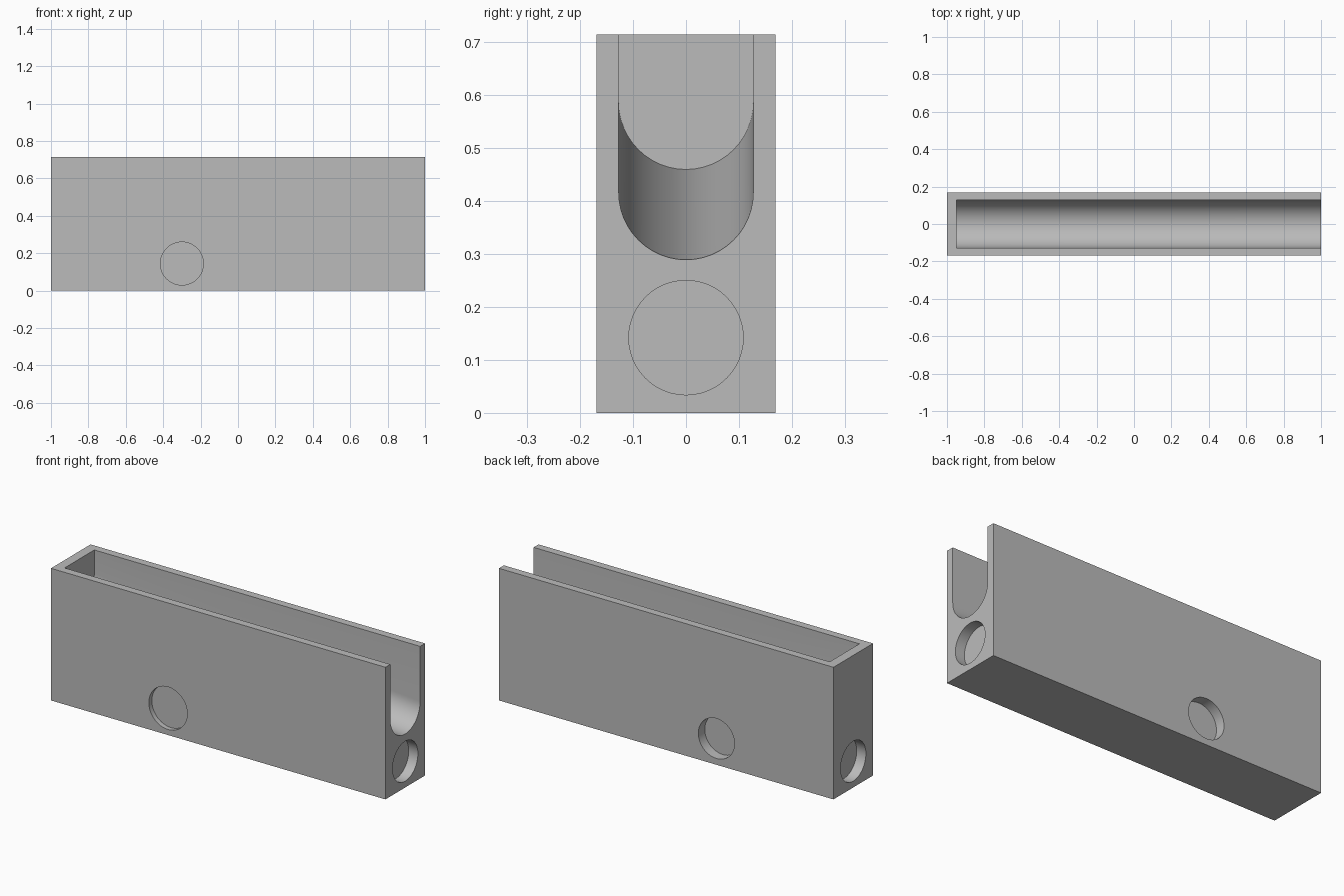
import bpy, bmesh, math
from mathutils import Matrix

cube = bpy.data.objects.get("Cube")
if cube:
    bpy.data.objects.remove(cube, do_unlink=True)

HALF_L, HALF_W, HEIGHT = 1.0, 0.169, 0.714

grey = bpy.data.materials.new("plain grey")
grey.use_nodes = True
grey.diffuse_color = (0.5, 0.5, 0.5, 1)
grey.node_tree.nodes["Principled BSDF"].inputs["Base Color"].default_value = (0.5, 0.5, 0.5, 1)


def finish(name, bm):
    bmesh.ops.recalc_face_normals(bm, faces=bm.faces)
    mesh = bpy.data.meshes.new(name)
    bm.to_mesh(mesh)
    bm.free()
    mesh.materials.append(grey)
    obj = bpy.data.objects.new(name, mesh)
    bpy.context.collection.objects.link(obj)
    return obj


def cut(target, cutter):
    mod = target.modifiers.new(cutter.name, 'BOOLEAN')
    mod.operation = 'DIFFERENCE'
    mod.solver = 'EXACT'
    mod.object = cutter
    bpy.context.view_layer.objects.active = target
    bpy.ops.object.modifier_apply(modifier=mod.name)
    bpy.data.objects.remove(cutter, do_unlink=True)


# Solid block
bm = bmesh.new()
bmesh.ops.create_cube(bm, size=1)
bmesh.ops.transform(bm, verts=bm.verts, matrix=Matrix.Translation((0, 0, HEIGHT / 2))
                    @ Matrix.Diagonal((2 * HALF_L, 2 * HALF_W, HEIGHT, 1)))
block = finish("trough_block", bm)

# Round-bottomed channel, its floor sloping down to the open end
R, BACK, OPEN, SEGS = 0.127, -0.948, 1.1, 24
slope = math.tan(math.radians(5))


def section(bm, x):
    centre = 0.289 + R + (HALF_L - x) * slope
    ring = [(R, HEIGHT + 0.2)]
    for i in range(SEGS + 1):
        a = -math.pi * i / SEGS
        ring.append((R * math.cos(a), centre + R * math.sin(a)))
    ring.append((-R, HEIGHT + 0.2))
    return [bm.verts.new((x, y, z)) for y, z in ring]


bm = bmesh.new()
a, b = section(bm, BACK), section(bm, OPEN)
bm.faces.new(a)
bm.faces.new(b)
for i in range(len(a)):
    j = (i + 1) % len(a)
    bm.faces.new((a[i], a[j], b[j], b[i]))
cut(block, finish("channel_cutter", bm))

# Shallow round sockets: name, radius, depth, centre on the face, axis
sockets = [
    ("front_socket", 0.115, 0.026, (-0.3, -HALF_W, 0.145), 'X'),
    ("back_socket", 0.108, 0.055, (-0.3, HALF_W, 0.142), 'X'),
    ("open_end_socket", 0.108, 0.055, (HALF_L, 0, 0.142), 'Y'),
    ("closed_end_socket", 0.108, 0.055, (-HALF_L, 0, 0.142), 'Y'),
]
for name, radius, depth, centre, axis in sockets:
    bm = bmesh.new()
    bmesh.ops.create_cone(bm, cap_ends=True, segments=48, radius1=radius, radius2=radius,
                          depth=2 * depth, matrix=Matrix.Translation(centre)
                          @ Matrix.Rotation(math.pi / 2, 4, axis))
    cut(block, finish(name, bm))

# Smooth curved walls, crisp edges
bpy.ops.object.select_all(action='DESELECT')
block.select_set(True)
bpy.context.view_layer.objects.active = block
bpy.ops.object.shade_smooth_by_angle(angle=math.radians(30))
